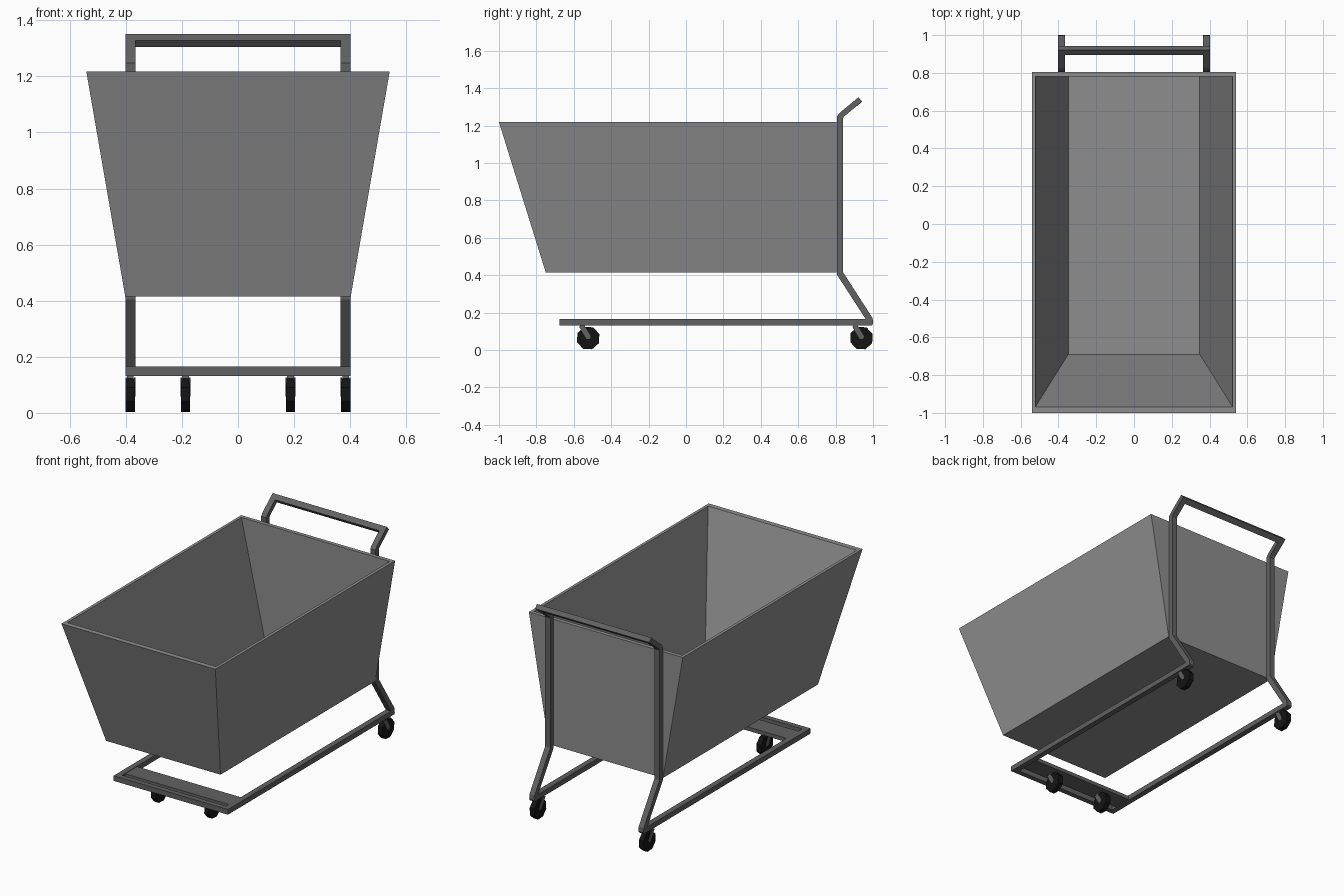
import bpy, bmesh, math

if "Cube" in bpy.data.objects:
    bpy.data.objects.remove(bpy.data.objects["Cube"])


def material(name, v):
    m = bpy.data.materials.new(name)
    m.diffuse_color = (v, v, v, 1)
    m.use_nodes = True
    m.node_tree.nodes["Principled BSDF"].inputs["Base Color"].default_value = m.diffuse_color
    return m


PANEL = material("basket_grey", 0.27)
DARK = material("dark_metal", 0.122)
BLACK = material("rubber", 0.007)


def finish(name, bm, mat):
    bmesh.ops.recalc_face_normals(bm, faces=bm.faces)
    me = bpy.data.meshes.new(name)
    bm.to_mesh(me)
    bm.free()
    ob = bpy.data.objects.new(name, me)
    bpy.context.collection.objects.link(ob)
    me.materials.append(mat)
    return ob


def prism(name, profile, x0, x1, mat):
    """Extrude a (y, z) outline along x."""
    bm = bmesh.new()
    face = bm.faces.new([bm.verts.new((x0, y, z)) for y, z in profile])
    new = bmesh.ops.extrude_face_region(bm, geom=[face])["geom"]
    bmesh.ops.translate(bm, vec=(x1 - x0, 0, 0),
                        verts=[v for v in new if isinstance(v, bmesh.types.BMVert)])
    return finish(name, bm, mat)


def rect(y0, y1, z0, z1):
    return [(y0, z0), (y1, z0), (y1, z1), (y0, z1)]


# Basket: rings from outer floor, up to the rim, down to the inner floor
bm = bmesh.new()
rings = []
for hx, y0, y1, z in [(0.402, -0.75, 0.805, 0.415), (0.541, -1.0, 0.805, 1.218),
                      (0.522, -0.968, 0.78, 1.218), (0.348, -0.69, 0.78, 0.44)]:
    rings.append([bm.verts.new((x, y, z)) for x, y in
                  [(-hx, y0), (hx, y0), (hx, y1), (-hx, y1)]])
for a, b in zip(rings, rings[1:]):
    for i in range(4):
        j = (i + 1) % 4
        bm.faces.new((a[i], a[j], b[j], b[i]))
bm.faces.new(rings[0])
bm.faces.new(rings[-1])
finish("basket", bm, PANEL)

# Bent side tubes: base rail, leg, upright and handle arm in one outline
tube = [(-0.675, 0.132), (0.995, 0.132), (1.0, 0.14), (0.998, 0.17),
        (0.84, 0.415), (0.84, 1.24), (0.847, 1.25), (0.942, 1.328),
        (0.922, 1.351), (0.822, 1.268), (0.806, 1.248),
        (0.806, 0.404), (0.961, 0.165), (-0.675, 0.165)]
for side, s in (("left", -1), ("right", 1)):
    prism("side_frame_" + side, tube, s * 0.366, s * 0.402, DARK)

# Cross members
prism("handle_bar", [(0.942, 1.328), (0.922, 1.351), (0.895, 1.328), (0.915, 1.304)],
      -0.366, 0.366, DARK)
prism("front_bar", rect(-0.675, -0.642, 0.132, 0.165), -0.366, 0.366, DARK)
prism("caster_plate", rect(-0.61, -0.49, 0.138, 0.162), -0.366, 0.366, DARK)


# Casters: stem, trailing fork and octagonal wheel
def caster(name, x, y):
    z, r = 0.0635, 0.0635
    wheel = [(y + r * math.cos(a), z + r * math.sin(a))
             for a in (math.radians(-3 + 22.5 + 45 * i) for i in range(8))]
    prism(name + "_wheel", wheel, x - 0.0165, x + 0.0165, BLACK)
    prism(name + "_stem", rect(y - 0.045, y - 0.018, 0.122, 0.14),
          x - 0.012, x + 0.012, DARK)
    arm = [(y - 0.05, 0.126), (y - 0.008, 0.058), (y + 0.008, 0.058),
           (y + 0.014, 0.072), (y - 0.018, 0.126)]
    for s in (-1, 1):
        prism(name + "_fork", arm, x + s * 0.013, x + s * 0.018, DARK)


for s in (-1, 1):
    caster("front_caster", s * 0.187, -0.523)
    caster("rear_caster", s * 0.384, 0.938)
